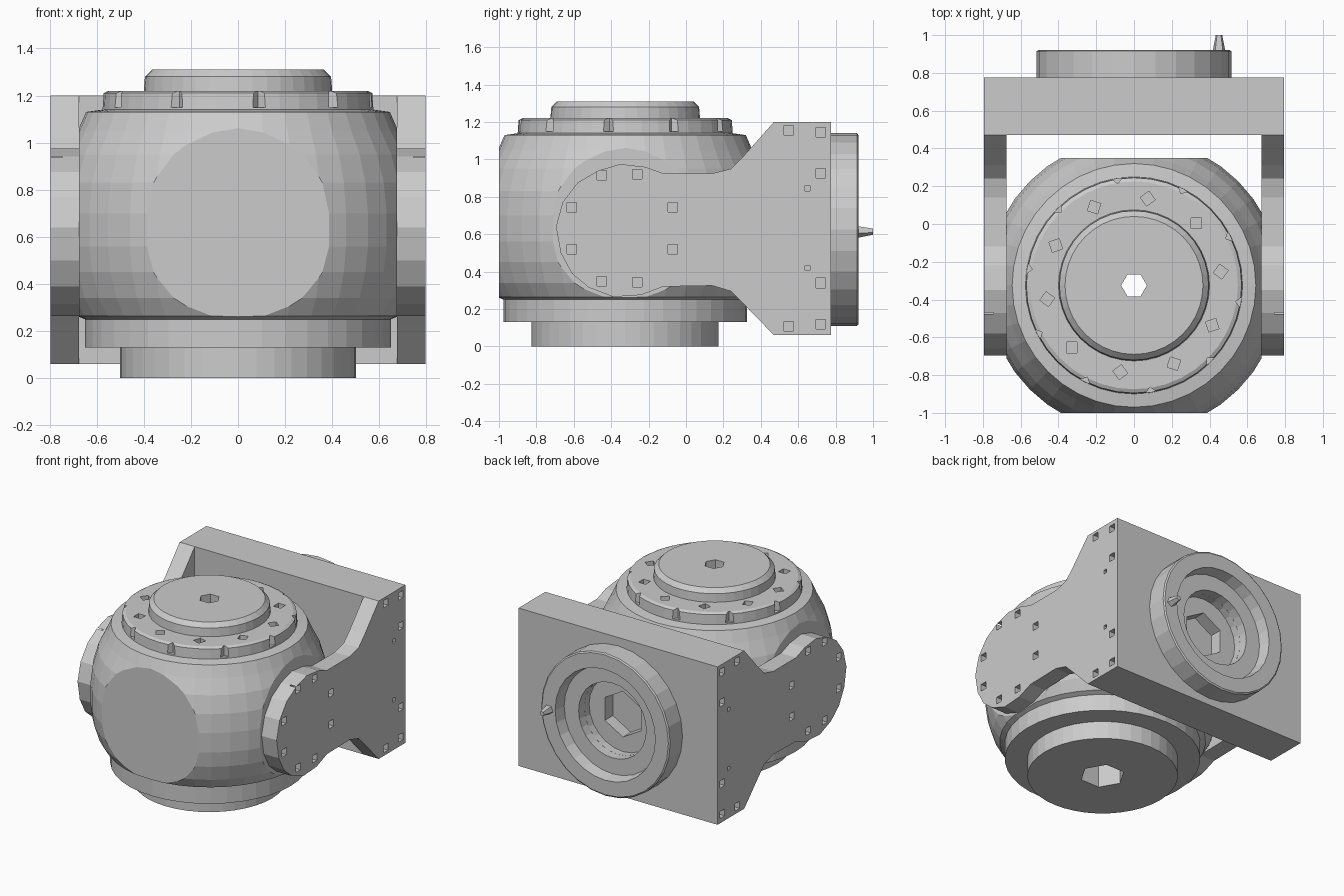
import bpy, bmesh
from math import cos, sin, pi, radians
from mathutils import Matrix, Vector

if "Cube" in bpy.data.objects:
    bpy.data.objects.remove(bpy.data.objects["Cube"])

CY = -0.325    # body axis in y
CZ = 0.625     # mid height of the bracket


def finish(bm, name):
    bmesh.ops.remove_doubles(bm, verts=bm.verts, dist=1e-5)
    bmesh.ops.recalc_face_normals(bm, faces=bm.faces)
    me = bpy.data.meshes.new(name)
    bm.to_mesh(me)
    bm.free()
    ob = bpy.data.objects.new(name, me)
    bpy.context.collection.objects.link(ob)
    return ob


def lathe(profile, seg, matrix):
    """Revolve (radius, height) points about z, then place with matrix."""
    bm = bmesh.new()
    rings = []
    for r, h in profile:
        rings.append([bm.verts.new((r * cos(2 * pi * i / seg), r * sin(2 * pi * i / seg), h))
                      for i in range(seg)])
    for a, b in zip(rings, rings[1:]):
        for i in range(seg):
            j = (i + 1) % seg
            bm.faces.new((a[i], a[j], b[j], b[i]))
    bm.faces.new(rings[0][::-1])
    bm.faces.new(rings[-1])
    bm.transform(matrix)
    return bm


def prism(bm, centre, axis, radius, depth, sides, turn=0.0):
    """Add an n-sided prism, centred, to bm."""
    rot = Vector((0, 0, 1)).rotation_difference(Vector(axis)).to_matrix().to_4x4()
    bmesh.ops.create_cone(bm, cap_ends=True, segments=sides, radius1=radius, radius2=radius,
                          depth=depth,
                          matrix=Matrix.Translation(centre) @ rot @ Matrix.Rotation(turn, 4, 'Z'))


def cut(ob, bm):
    cutter = finish(bm, "cutter")
    cutter.hide_render = True
    mod = ob.modifiers.new("cut", 'BOOLEAN')
    mod.operation = 'DIFFERENCE'
    mod.solver = 'EXACT'
    mod.object = cutter
    bpy.context.view_layer.objects.active = ob
    bpy.ops.object.modifier_apply(modifier=mod.name)
    bpy.data.objects.remove(cutter)


# Rounded housing, with base flange and stepped cap
body_profile = [(0.50, 0), (0.50, 0.13), (0.65, 0.13), (0.65, 0.25), (0.685, 0.265), (0.73, 0.34),
                (0.765, 0.45), (0.78, 0.56), (0.78, 0.70), (0.765, 0.83), (0.73, 0.95),
                (0.68, 1.05), (0.645, 1.13), (0.575, 1.14), (0.57, 1.21), (0.55, 1.22),
                (0.40, 1.22), (0.395, 1.28), (0.365, 1.31)]
bm = lathe(body_profile, 40, Matrix.Translation((0, CY, 0)))
# Four flat sides
for n in ((1, 0, 0), (-1, 0, 0), (0, 1, 0), (0, -1, 0)):
    no = Vector(n)
    res = bmesh.ops.bisect_plane(bm, geom=bm.verts[:] + bm.edges[:] + bm.faces[:],
                                 plane_co=Vector((0, CY, 0)) + no * 0.675,
                                 plane_no=no, clear_outer=True)
    open_edges = [e for e in bm.edges if e.is_boundary]
    bmesh.ops.holes_fill(bm, edges=open_edges, sides=0)
housing = finish(bm, "housing")

# Hex bore through the housing, wider at the bottom
bm = bmesh.new()
prism(bm, (0, CY, 0.65), (0, 0, 1), 0.068, 1.6, 6, pi / 6)
cut(housing, bm)
bm = bmesh.new()
prism(bm, (0, CY, 0), (0, 0, 1), 0.15, 0.36, 6, pi / 6)
cut(housing, bm)

# Pockets and edge notches round the cap
bm = bmesh.new()
for i in range(10):
    a = 2 * pi * (i + 0.25) / 10
    prism(bm, (0.465 * cos(a), CY + 0.465 * sin(a), 1.22), (0, 0, 1), 0.04, 0.09, 4, a)
    a += pi / 10
    prism(bm, (0.60 * cos(a), CY + 0.60 * sin(a), 1.22), (0, 0, 1), 0.055, 0.14, 4, a)
cut(housing, bm)

# Side arms of the bracket (y, z outline) with screw holes
outline = [(0.775, 1.2), (0.47, 1.2), (0.31, 1.02), (0.24, 0.95), (0.14, 0.925), (-0.12, 0.925),
           (-0.22, 0.96), (-0.35, 0.975), (-0.47, 0.94), (-0.58, 0.875), (-0.66, 0.77),
           (-0.695, 0.64), (-0.67, 0.5), (-0.61, 0.39), (-0.52, 0.315), (-0.39, 0.265),
           (-0.24, 0.275), (-0.12, 0.32), (0.14, 0.325), (0.24, 0.295), (0.31, 0.225),
           (0.47, 0.06), (0.775, 0.06)]
upper_holes = [(-0.45, 0.915), (-0.26, 0.92), (-0.61, 0.745), (-0.07, 0.745),
               (0.55, 1.155), (0.72, 1.145), (0.72, 0.925), (0.65, 0.845)]
for side, name in ((1, "right_arm"), (-1, "left_arm")):
    bm = bmesh.new()
    face = bm.faces.new([bm.verts.new((side * 0.675, y, z)) for y, z in outline])
    ext = bmesh.ops.extrude_face_region(bm, geom=[face])
    # keep the inner cap so the slab is closed
    moved = [v for v in ext["geom"] if isinstance(v, bmesh.types.BMVert)]
    bmesh.ops.translate(bm, verts=moved, vec=(side * 0.12, 0, 0))
    if len([f for f in bm.faces if len(f.verts) == len(outline)]) < 2:
        bmesh.ops.holes_fill(bm, edges=[e for e in bm.edges if e.is_boundary], sides=0)
    arm = finish(bm, name)
    bm = bmesh.new()
    for y, z in upper_holes:
        r = 0.02 if y == 0.65 else 0.036
        for zz in (z, 2 * 0.632 - z):
            prism(bm, (side * 0.795, y, zz), (1, 0, 0), r, 0.1, 4, pi / 4)
    cut(arm, bm)

# Back plate joining the arms
bm = bmesh.new()
bmesh.ops.create_cube(bm, size=1, matrix=Matrix.Translation((0, 0.6225, 0.63))
                      @ Matrix.Diagonal((1.37, 0.305, 1.14, 1)))
plate = finish(bm, "back_plate")
bm = bmesh.new()
prism(bm, (0, 0.76, CZ), (0, 1, 0), 0.27, 0.08, 24)
cut(plate, bm)
bm = bmesh.new()
prism(bm, (0, 0.76, CZ), (0, 1, 0), 0.165, 0.26, 6)
cut(plate, bm)

# Round mounting collar on the back, with a stepped recess
to_back = Matrix.Translation((0, 0, CZ)) @ Matrix.Rotation(radians(-90), 4, 'X')
bm = lathe([(0.27, 0.765), (0.515, 0.765), (0.515, 0.915), (0.505, 0.922), (0.40, 0.922),
            (0.385, 0.84), (0.27, 0.84), (0.27, 0.765)], 28, to_back)
caps = [f for f in bm.faces if len(f.verts) == 28]
bmesh.ops.delete(bm, geom=caps, context='FACES_ONLY')
finish(bm, "mounting_collar")

# Small locating pin on the collar edge
bm = bmesh.new()
bmesh.ops.create_cone(bm, cap_ends=True, segments=5, radius1=0.05, radius2=0.018, depth=0.16,
                      matrix=Matrix.Translation((0.45, 0.92, 0.615))
                      @ Matrix.Rotation(radians(-90), 4, 'X'))
finish(bm, "locating_pin")
